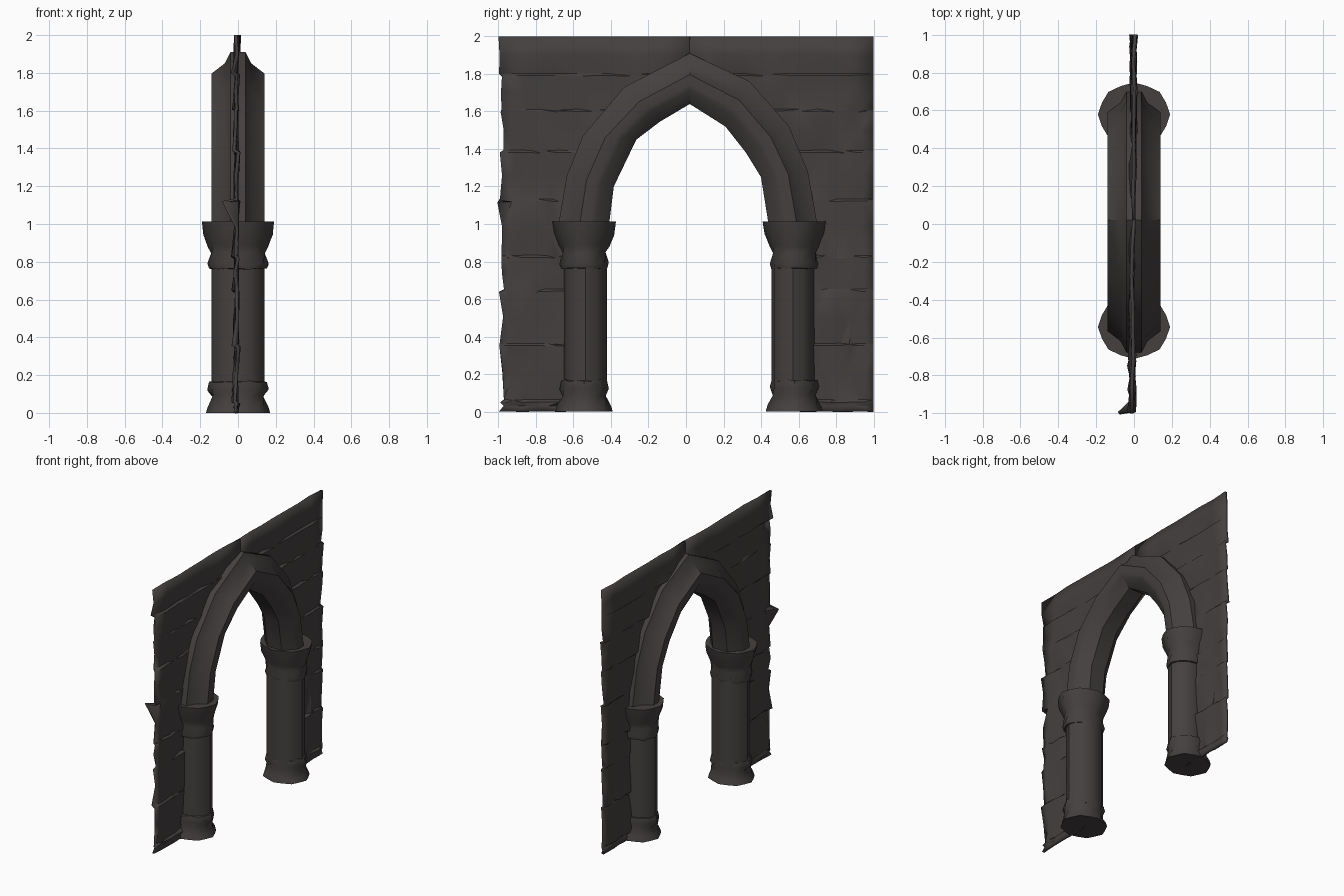
import bpy, bmesh, math, random

if "Cube" in bpy.data.objects:
    bpy.data.objects.remove(bpy.data.objects["Cube"])

random.seed(4)


def material(name, rgb):
    m = bpy.data.materials.new(name)
    m.diffuse_color = (*rgb, 1)
    m.use_nodes = True
    m.node_tree.nodes["Principled BSDF"].inputs["Base Color"].default_value = m.diffuse_color
    return m


STONE = material("dark stone", (0.058, 0.051, 0.050))


def make_object(name, bm, mat, angle):
    bmesh.ops.recalc_face_normals(bm, faces=bm.faces)
    me = bpy.data.meshes.new(name)
    bm.to_mesh(me)
    bm.free()
    me.materials.append(mat)
    me.polygons.foreach_set("use_smooth", [True] * len(me.polygons))
    me.set_sharp_from_angle(angle=math.radians(angle))
    ob = bpy.data.objects.new(name, me)
    bpy.context.collection.objects.link(ob)
    return ob


def loft(name, rings, angle):
    """Skin a list of closed rings and cap both ends."""
    bm = bmesh.new()
    vs = [[bm.verts.new(p) for p in r] for r in rings]
    n = len(vs[0])
    for a, b in zip(vs, vs[1:]):
        for i in range(n):
            j = (i + 1) % n
            bm.faces.new((a[i], a[j], b[j], b[i]))
    bm.faces.new(vs[0])
    bm.faces.new(vs[-1])
    return make_object(name, bm, STONE, angle)


def ring(cy, rx, ry, z, n, lobe=0.0, wave=0.0):
    pts = []
    for i in range(n):
        a = 2 * math.pi * i / n
        k = 1 + lobe * (1 if i % 2 == 0 else -1)
        dz = wave * random.uniform(-1, 1)
        pts.append((rx * k * math.cos(a), cy + ry * k * math.sin(a), z + dz))
    return pts


# Columns: shaft, leafy base and leafy capital  (rx, ry, z, lobe, wave)
BASE = [(.165, .148, 0, .03, 0), (.155, .138, .03, .04, .006), (.137, .118, .085, -.05, .008),
        (.155, .125, .125, .05, .008), (.147, .118, .165, .04, .006), (.12, .10, .168, 0, 0)]
CAPITAL = [(.12, .10, .762, 0, 0), (.148, .12, .762, .03, .004), (.156, .126, .79, .04, .006),
           (.145, .118, .845, -.04, .008), (.152, .128, .885, .05, .008),
           (.175, .152, .945, .05, .008), (.187, .166, 1.012, .02, 0)]
for side, cy in (("left", -.535), ("right", .57)):
    loft("shaft_" + side, [ring(cy, .14, .115, z, 12) for z in (.12, .45, .8)], 35)
    for part, prof in (("base_", BASE), ("capital_", CAPITAL)):
        loft(part + side, [ring(cy + .008 * (1 if cy > 0 else -1), rx, ry, z, 16, lobe, wave)
                           for rx, ry, z, lobe, wave in prof], 50)

# Pointed arch: moulded section carried between inner and outer curves (y, z)
INNER = [(-.41, 1.0), (-.385, 1.2), (-.265, 1.45), (-.14, 1.545), (.02, 1.64),
         (.21, 1.52), (.32, 1.38), (.40, 1.25), (.44, 1.0)]
OUTER = [(-.68, 1.0), (-.635, 1.26), (-.55, 1.47), (-.33, 1.73), (.02, 1.91),
         (.34, 1.76), (.55, 1.52), (.65, 1.28), (.70, 1.0)]
HALF = [(.06, 0), (.13, .27), (.14, .38), (.14, .58), (.07, .78), (.04, 1)]
SECTION = HALF + [(-x, u) for x, u in reversed(HALF)]
loft("pointed_arch", [[(x, a[0] + (b[0] - a[0]) * u, a[1] + (b[1] - a[1]) * u)
                       for x, u in SECTION] for a, b in zip(INNER, OUTER)], 32)

# Wall: coursed stone sheet, opening hidden inside the arch and columns
MID = [((a[0] + b[0]) / 2, (a[1] + b[1]) / 2) for a, b in zip(INNER, OUTER)]


def opening_edge(z, side):
    half = MID[:5] if side < 0 else MID[:3:-1]
    if z <= half[0][1]:
        return half[0][0]
    for (y0, z0), (y1, z1) in zip(half, half[1:]):
        if z <= z1:
            return y0 + (y1 - y0) * (z - z0) / (z1 - z0)
    return .02


COURSES = [.06, .36, .65, .83, 1.13, 1.39, 1.61, 1.80]
levels = [(0, 0)]
prev = 0
for c in COURSES:
    levels += [((prev + c) / 2, -.006), (c - .012, .008), (c, -.014)]
    prev = c
levels += [(1.9, 0), (2.0, 0)]
COLS = 7
for side, name in ((-1, "wall_left"), (1, "wall_right")):
    bm = bmesh.new()
    rows = []
    for z, dx in levels:
        y0, row = opening_edge(z, side), []
        for i in range(COLS + 1):
            t = i / COLS
            y = y0 + (side - y0) * t
            inner = 0 < i < COLS and 0 < z < 2
            seam = dx * random.choice((.1, .3, 1)) if y0 != .02 or i else 0
            x = seam + (random.uniform(-.007, .007) if i else 0) - (.008 if side < 0 and i else 0)
            dy = random.uniform(-.03, .03) * (.5 if inner else 0)
            if side < 0 and i == COLS and z < 2:      # ragged left edge
                dy = random.uniform(0, .03)
                if abs(z - 1.118) < .01:              # one chip sticking out
                    x, dy = -.08, 0
            row.append(bm.verts.new((x, y + dy, z)))
        rows.append(row)
    for a, b in zip(rows, rows[1:]):
        for i in range(COLS):
            bm.faces.new((a[i], a[i + 1], b[i + 1], b[i]))
    bmesh.ops.triangulate(bm, faces=bm.faces)
    wall = make_object(name, bm, STONE, 25)
    mod = wall.modifiers.new("thickness", "SOLIDIFY")
    mod.thickness = .018
    mod.offset = 0
